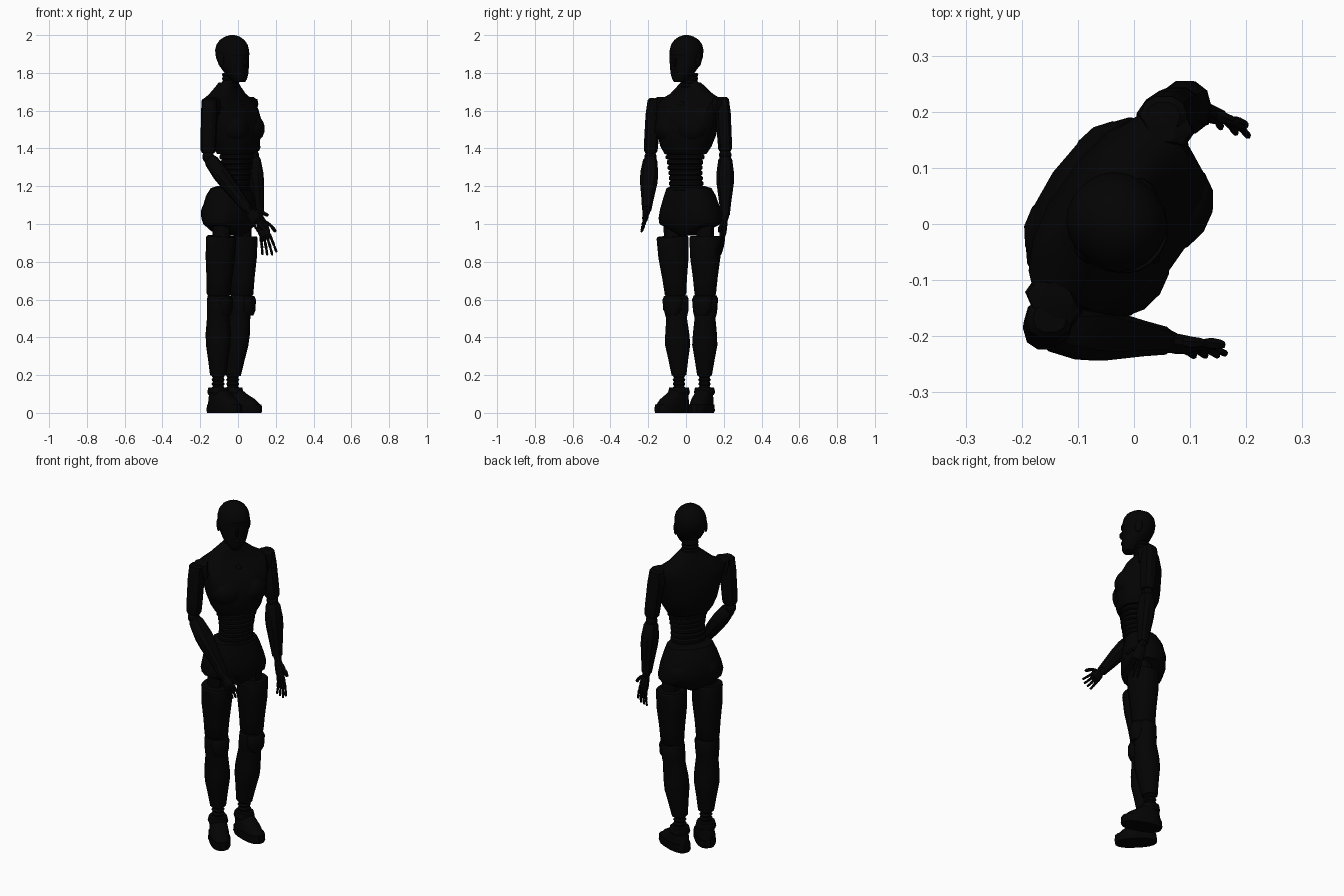
import bpy, bmesh, math
from mathutils import Matrix, Vector

black = bpy.data.materials.new("black_shell")
black.diffuse_color = (0.001, 0.001, 0.001, 1)


def finish(name, bm, mat):
    bmesh.ops.recalc_face_normals(bm, faces=bm.faces)
    me = bpy.data.meshes.new(name)
    bm.to_mesh(me)
    bm.free()
    ob = bpy.data.objects.new(name, me)
    bpy.context.collection.objects.link(ob)
    ob.matrix_world = mat
    me.materials.append(black)
    bpy.context.view_layer.objects.active = ob
    ob.select_set(True)
    bpy.ops.object.shade_smooth_by_angle(angle=math.radians(32))
    ob.select_set(False)
    return ob


def loft(name, rings, mat, n=14, power=2.3):
    """rings: (side, forward, z, half width, half depth); forward is local -y"""
    bm = bmesh.new()
    loops = []
    for s, f, z, a, b in rings:
        loop = []
        for i in range(n):
            t = 2 * math.pi * (i + 0.5) / n
            c, d = math.cos(t), math.sin(t)
            x = math.copysign(abs(c) ** (2 / power), c) * a
            y = math.copysign(abs(d) ** (2 / power), d) * b
            loop.append(bm.verts.new((s + x, y - f, z)))
        loops.append(loop)
    for lo, hi in zip(loops, loops[1:]):
        for i in range(n):
            j = (i + 1) % n
            bm.faces.new((lo[i], lo[j], hi[j], hi[i]))
    bm.faces.new(loops[0])
    bm.faces.new(loops[-1])
    return finish(name, bm, mat)


def ball(name, loc, size, mat, seg=14):
    bm = bmesh.new()
    bmesh.ops.create_uvsphere(bm, u_segments=seg, v_segments=seg // 2 + 2, radius=1,
                              matrix=Matrix.Translation(loc) @ Matrix.Diagonal((*size, 1)))
    return finish(name, bm, mat)


def facing(x, y, angle):
    return Matrix.Translation((x, y, 0)) @ Matrix.Rotation(math.radians(angle + 90), 4, 'Z')


def limb(name, p0, p1, profile, n=10, flat=Vector((0, 1, 0))):
    """profile: (fraction along, half width, half depth); flat is the width direction"""
    p0, p1 = Vector(p0), Vector(p1)
    zax = (p1 - p0).normalized()
    yax = zax.cross(flat).normalized()
    xax = yax.cross(zax)
    m = Matrix((xax, yax, zax)).transposed().to_4x4()
    m.translation = p0
    length = (p1 - p0).length
    return loft(name, [(0, 0, t * length, a, b) for t, a, b in profile], m, n)


body = facing(-0.035, 0.015, -35)
head = facing(-0.03, 0.002, -43)

# head: skull, nose, brow, ears
loft("head", [(0, .05, 1.752, .03, .032), (0, .045, 1.77, .045, .044), (0, .03, 1.80, .064, .06),
              (0, .012, 1.84, .078, .077), (0, .002, 1.88, .085, .087), (0, -.002, 1.92, .086, .089),
              (0, -.002, 1.95, .078, .083), (0, -.002, 1.975, .06, .066), (0, 0, 1.992, .036, .04),
              (0, 0, 2.0, .012, .013)], head, 20, 2.15)
ball("nose", (0, -.087, 1.855), (.011, .016, .024), head, 8)
ball("mouth", (0, -.083, 1.806), (.024, .012, .011), head, 8)
loft("brow", [(0, .02, 1.893, .074, .072), (0, .02, 1.9, .076, .075), (0, .02, 1.91, .074, .073)], head, 20, 2.1)
for s in (-1, 1):
    ball("ear_cover", (s * .083, .005, 1.87), (.009, .022, .038), head, 12)

# ribbed neck
for i in range(4):
    z = 1.72 + i * .02
    loft("neck_ring", [(0, -.005, z, .04, .04), (0, -.005, z + .01, .046, .045), (0, -.005, z + .02, .04, .04)], body)

# chest shell with bust and shoulder yokes
loft("chest", [(0, .03, 1.37, .115, .082), (0, .027, 1.41, .138, .105), (0, .018, 1.47, .158, .12),
               (0, .016, 1.54, .175, .122), (0, -.005, 1.61, .187, .105), (0, -.022, 1.655, .195, .075),
               (0, -.025, 1.69, .125, .066), (0, -.018, 1.75, .05, .048)], body, 16, 2.5)
for s in (-1, 1):
    ball("bust", (s * .068, -.072, 1.505), (.09, .076, .08), body)
    off = -.02 + (.02 if s < 0 else 0)
    loft("shoulder_yoke", [(s * .175, off, 1.58, .03, .05), (s * .188, off, 1.635, .034, .056),
                           (s * .188, off, 1.66, .034, .05), (s * .175, off, 1.672, .02, .03)], body, 8)
# neckline badge disc
ball("chest_disc", (0, -.068, 1.63), (.02, .012, .02), body, 10)

# ribbed waist
for i in range(9):
    z = 1.145 + i * .028
    k = (z - 1.24) / .14
    w, d, f = .094 + .028 * k * k, .07 + .014 * k * k, .015 + .02 * min(1, i / 5)
    loft("waist_ring", [(0, f, z, w - .008, d - .008), (0, f, z + .006, w, d), (0, f, z + .02, w, d),
                        (0, f, z + .028, w - .008, d - .008)], body, 16)

# pelvis
loft("pelvis", [(0, -.005, .938, .035, .07), (0, -.01, .965, .095, .1), (0, -.01, 1.0, .175, .112),
                (0, -.013, 1.03, .18, .12), (0, -.013, 1.08, .168, .121), (0, -.01, 1.15, .143, .108),
                (0, -.002, 1.19, .125, .09), (0, .005, 1.2, .095, .07)], body, 18)
for s in (-1, 1):
    ball("buttock", (s * .072, .05, 1.055), (.083, .08, .085), body)

# legs: hip joint, thigh, knee, shin, ankle, foot
legs = [  # thigh top, knee, ankle, foot heading
    ((-.088, -.072), (-.104, -.055), (-.105, -.037), -46),
    ((.024, .102), (.018, .102), (-.028, .098), -20)]
for (tx, ty), (kx, ky), (ax, ay), heading in legs:
    limb("hip_joint", (tx, ty, .88), (tx, ty, 1.01), [(0, .045, .045), (1, .05, .05)])
    limb("thigh", (tx, ty, .935), (kx, ky, .62),
         [(0, .08, .076), (.03, .086, .08), (.35, .082, .078), (.7, .067, .068), (.97, .058, .063), (1, .052, .057)], 14)
    limb("knee_joint", (kx, ky, .57), (kx, ky, .66), [(0, .045, .045), (1, .045, .045)])
    limb("shin", (kx, ky, .62), (ax, ay, .2),
         [(0, .062, .056), (.04, .069, .06), (.2, .065, .06), (.28, .056, .06), (.48, .065, .067),
          (.62, .068, .065), (.8, .054, .054), (1, .04, .043)], 14)
    knee = facing(kx, ky, -25)
    loft("knee_pad", [(0, .036, .515, .03, .03), (0, .034, .545, .052, .042), (0, .033, .6, .057, .043),
                      (0, .03, .618, .05, .038)], knee, 12)
    for i in range(4):
        z = .12 + i * .022
        limb("ankle_ring", (ax, ay, z), (ax, ay, z + .022), [(0, .028, .028), (.5, .035, .035), (1, .028, .028)])
    foot = facing(ax, ay, heading)
    loft("sole", [(0, .047, 0, .052, .112), (0, .047, .012, .057, .115), (0, .047, .045, .055, .112)], foot, 16, 2.5)
    loft("foot_upper", [(0, .045, .045, .052, .106), (0, .034, .072, .05, .09), (0, .013, .1, .046, .064),
                        (0, 0, .125, .042, .046)], foot, 16)
    loft("ankle_cuff", [(0, 0, .095, .049, .05), (0, 0, .11, .055, .055), (0, 0, .135, .049, .05)], foot, 12)

# arms: shoulder, elbow, wrist, fingertips, palm width direction, thumb side
arms = [
    ((-.15, -.168, 1.665), (-.158, -.188, 1.355), (.05, -.208, 1.08), (.145, -.228, .965), (.5, .12, .8), 1),
    ((.052, .192, 1.67), (.08, .208, 1.365), (.112, .207, 1.05), (.175, .178, .825), (.8, -.25, .2), 1)]
upper = [(0, .026, .03), (.04, .036, .042), (.3, .042, .044), (.75, .04, .042), (.95, .038, .04), (1, .03, .032)]
fore = [(0, .028, .03), (.06, .039, .038), (.3, .049, .045), (.45, .048, .043), (.8, .033, .033), (1, .026, .027)]
for shoulder, elbow, wrist, tip, wide, side in arms:
    sh, el, wr, tp = map(Vector, (shoulder, elbow, wrist, tip))
    limb("upper_arm", sh, el + Vector((0, 0, .02)), upper)
    ball("elbow_joint", el, (.033, .033, .033), Matrix.Identity(4), 10)
    limb("forearm", el.lerp(wr, .03), wr, fore)
    d = (tp - wr).normalized()
    w = Vector(wide)
    w = (w - d * w.dot(d)).normalized()
    nrm = d.cross(w)
    length = (tp - wr).length
    palm_end = wr + d * length * .5
    limb("wrist", wr - d * .03, wr + d * .03, [(0, .02, .02), (.5, .024, .022), (1, .019, .018)], 8)
    limb("palm", wr + d * .01, palm_end, [(0, .018, .014), (.3, .028, .017), (.8, .034, .016), (1, .03, .012)], 10, w)
    # fingers in three jointed segments
    for i in range(4):
        k = i - 1.5
        p = palm_end + w * k * .016 - d * .006
        seg = length * (.17 - .012 * abs(k - .5))
        for j in range(3):
            q = p + (d + w * k * .1 + nrm * .12 * j).normalized() * seg
            r = .0085 - .001 * j
            limb("finger", p, q, [(0, r * .8, r * .8), (.2, r, r), (.8, r, r), (1, r * .7, r * .7)], 6, w)
            p = q
    # thumb
    p = wr + d * length * .2 + w * side * .022
    for j in range(2):
        q = p + (d * .9 + w * side * (.75 - .4 * j)).normalized() * .04
        limb("thumb", p, q, [(0, .008, .008), (.3, .011, .01), (.8, .009, .009), (1, .006, .006)], 6, nrm)
        p = q
